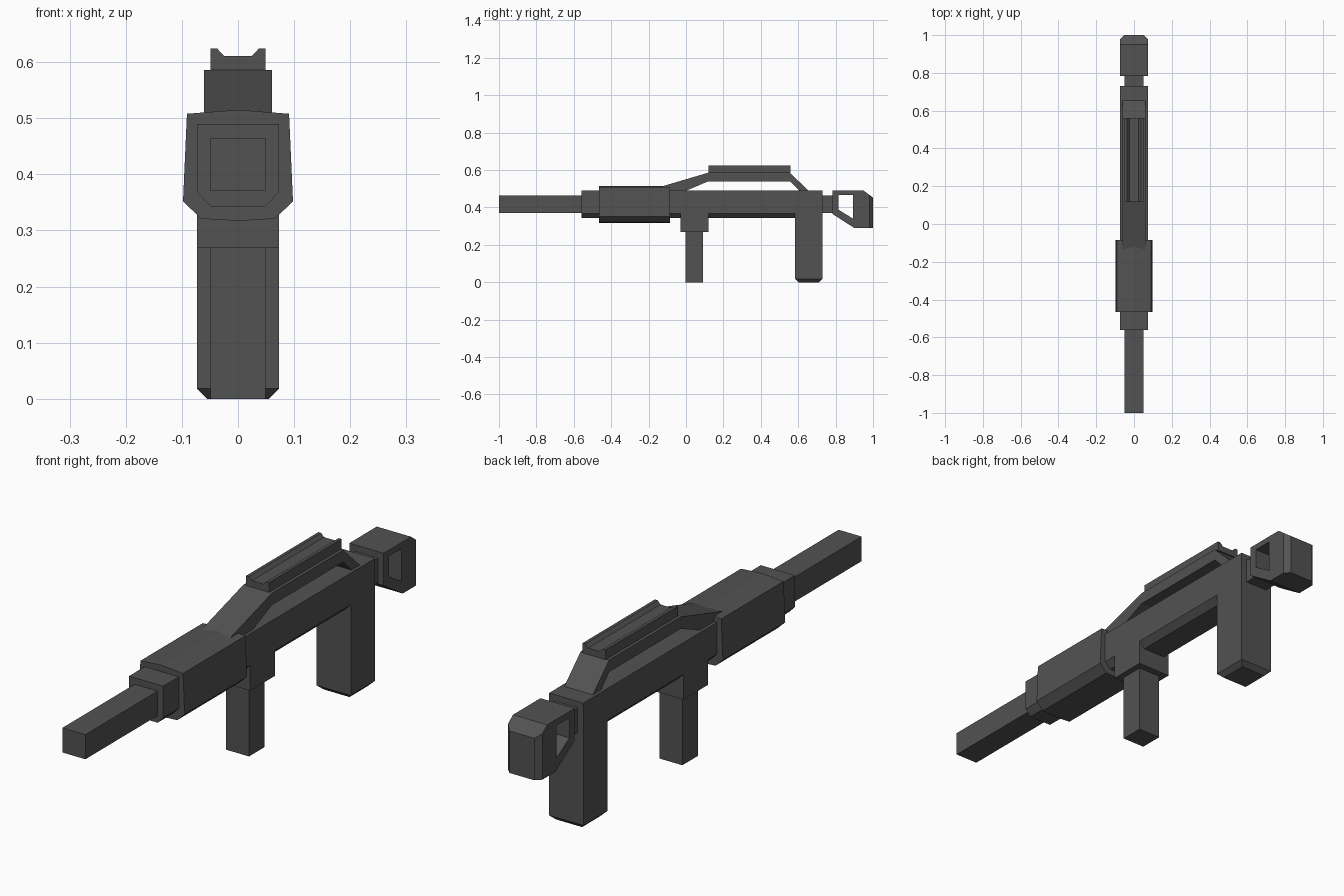
import bpy
import bmesh
from mathutils import Vector

cube = bpy.data.objects.get("Cube")
if cube:
    bpy.data.objects.remove(cube, do_unlink=True)

GREY = (0.085, 0.085, 0.085, 1)
metal = bpy.data.materials.new("dark_grey")
metal.use_nodes = True
metal.diffuse_color = GREY
shader = next(n for n in metal.node_tree.nodes if n.type == 'BSDF_PRINCIPLED')
shader.inputs["Base Color"].default_value = GREY
shader.inputs["Roughness"].default_value = 0.8


def prism(name, points, start, end, axis, bevel_rule=None, bevel=0.0):
    """Extrude a profile along y (points are x,z) or along x (points are y,z)."""
    def place(p, d):
        return (p[0], d, p[1]) if axis == 'y' else (d, p[0], p[1])
    bm = bmesh.new()
    face = bm.faces.new([bm.verts.new(place(p, start)) for p in points])
    moved = bmesh.ops.extrude_face_region(bm, geom=[face], use_keep_orig=True)
    verts = [v for v in moved['geom'] if isinstance(v, bmesh.types.BMVert)]
    shift = Vector(place((0, 0), end - start))
    bmesh.ops.translate(bm, verts=verts, vec=shift)
    bmesh.ops.recalc_face_normals(bm, faces=bm.faces)
    if bevel_rule:
        edges = [e for e in bm.edges if bevel_rule(*[v.co for v in e.verts])]
        bmesh.ops.bevel(bm, geom=edges, offset=bevel, segments=1,
                        affect='EDGES', profile=0.5)
    mesh = bpy.data.meshes.new(name)
    bm.to_mesh(mesh)
    bm.free()
    mesh.materials.append(metal)
    obj = bpy.data.objects.new(name, mesh)
    bpy.context.collection.objects.link(obj)
    return obj


def box(name, half, y0, y1, z0, z1, **kw):
    outline = [(y0, z0), (y1, z0), (y1, z1), (y0, z1)]
    return prism(name, outline, -half, half, 'x', **kw)


def mirrored(half):
    """Close a right-hand half section, leaving points on the centre single."""
    return half + [(-x, z) for x, z in reversed(half) if x > 0]


# Barrel and receiver body with chamfered underside
box("barrel", 0.049, -1.0, -0.56, 0.37, 0.465)
prism("receiver", mirrored([(0.049, 0.343), (0.073, 0.368), (0.073, 0.49)]),
      -0.56, 0.73, 'y')

# Wider handguard with a slightly peaked top
prism("handguard", mirrored([(0, 0.317), (0.066, 0.321), (0.098, 0.352),
                             (0.091, 0.508), (0, 0.515)]), -0.465, -0.085, 'y')

# Front grip and its mount
box("front_grip_mount", 0.073, -0.03, 0.12, 0.27, 0.368)
box("front_grip", 0.049, -0.003, 0.092, 0.0, 0.27)

# Rear grip, chamfered around the foot
box("rear_grip", 0.073, 0.583, 0.73, 0.0, 0.368, bevel=0.018,
    bevel_rule=lambda a, b: max(a.z, b.z) < 0.001)

# Carry handle arching over the receiver
prism("carry_handle", [(-0.222, 0.485), (0.12, 0.586), (0.555, 0.586),
                       (0.66, 0.485), (0.61, 0.485), (0.555, 0.54),
                       (0.12, 0.54), (-0.01, 0.485)], -0.061, 0.061, 'x')

# Grooved sight rail
prism("sight_rail", mirrored([(0.049, 0.586), (0.049, 0.624),
                              (0.037, 0.624), (0.025, 0.611)]), 0.12, 0.56, 'y')

# Shoulder stock with a window through its sides
box("stock_link", 0.049, 0.73, 0.783, 0.37, 0.465)
stock = prism("stock", [(0.783, 0.49), (0.95, 0.49), (1.0, 0.452), (1.0, 0.29),
                        (0.9, 0.29), (0.783, 0.365)], -0.073, 0.073, 'x',
              bevel=0.02,
              bevel_rule=lambda a, b: min(a.y, b.y) > 0.999 and abs(a.x - b.x) < 0.001)
cutter = prism("stock_window_cutter", [(0.815, 0.466), (0.893, 0.466),
                                       (0.893, 0.34), (0.815, 0.388)],
               -0.2, 0.2, 'x')
cutter.hide_render = True
cut = stock.modifiers.new("window", 'BOOLEAN')
cut.operation = 'DIFFERENCE'
cut.solver = 'EXACT'
cut.object = cutter
bpy.context.view_layer.objects.active = stock
bpy.ops.object.modifier_apply(modifier=cut.name)
bpy.data.objects.remove(cutter, do_unlink=True)
